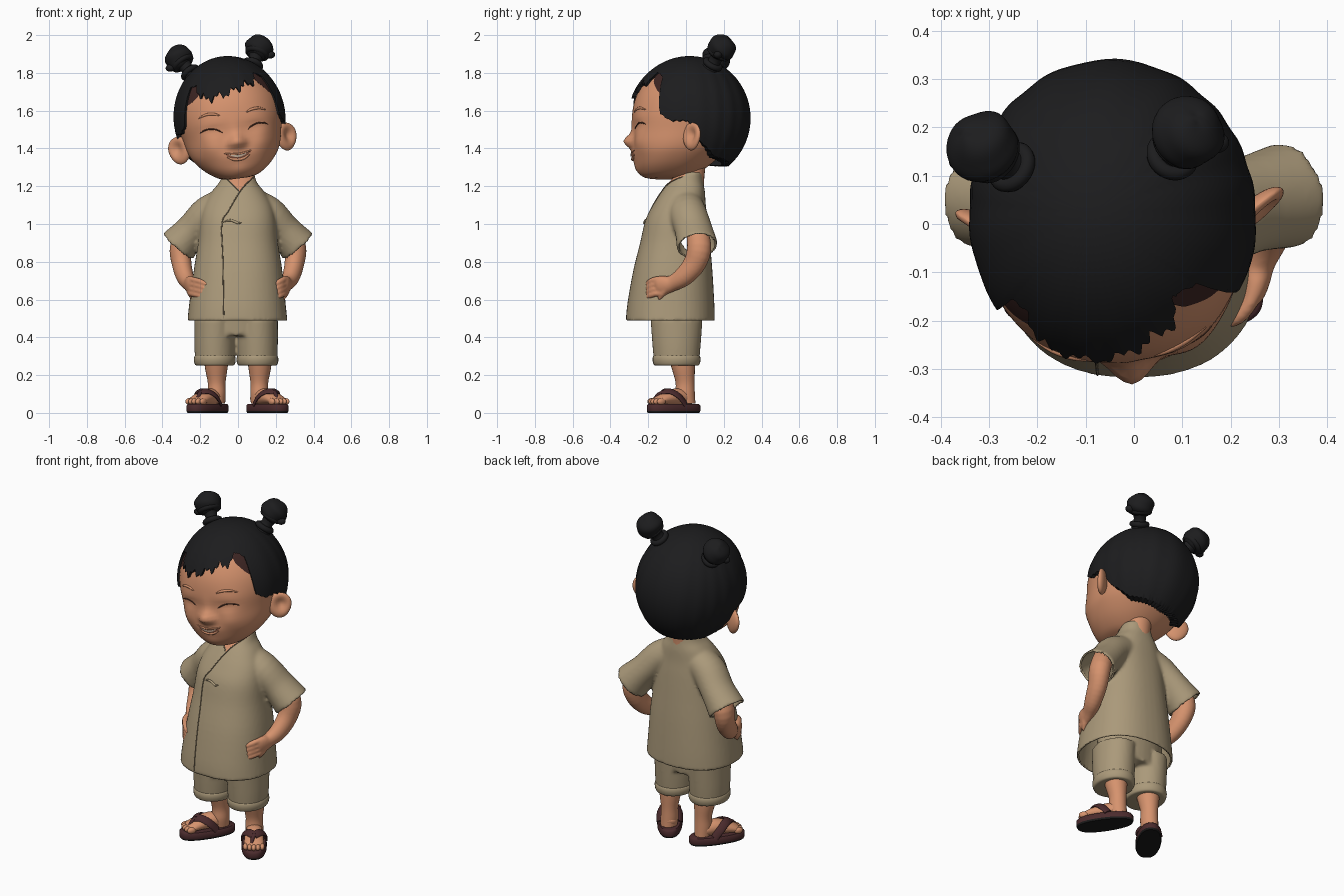
import bpy, bmesh, math
from mathutils import Vector, Matrix
from mathutils.bvhtree import BVHTree

if "Cube" in bpy.data.objects:
    bpy.data.objects.remove(bpy.data.objects["Cube"])


def material(name, *rgb):
    m = bpy.data.materials.new(name)
    m.use_nodes = True
    m.diffuse_color = (*rgb, 1)
    m.node_tree.nodes["Principled BSDF"].inputs["Base Color"].default_value = (*rgb, 1)
    return m


SKIN = material("skin", .67, .29, .155)
DARK_SKIN = material("dark skin", .3, .11, .065)
CLOTH = material("tan cloth", .405, .32, .195)
SEAM = material("seam brown", .22, .17, .105)
HAIR = material("black hair", .012, .012, .013)
SCALP = material("brown scalp", .045, .018, .016)
SANDAL = material("sandal maroon", .07, .024, .026)
SOLE = material("sole black", .01, .01, .01)
LASH = material("lash brown", .09, .035, .022)
TEETH = material("teeth", .62, .5, .38)


def add(name, verts, faces, mat, angle=50):
    mesh = bpy.data.meshes.new(name)
    mesh.from_pydata(verts, [], faces)
    bm = bmesh.new()
    bm.from_mesh(mesh)
    bmesh.ops.remove_doubles(bm, verts=bm.verts, dist=.0002)
    bmesh.ops.recalc_face_normals(bm, faces=bm.faces)
    bm.to_mesh(mesh)
    bm.free()
    mesh.materials.append(mat)
    ob = bpy.data.objects.new(name, mesh)
    bpy.context.collection.objects.link(ob)
    smooth(ob, angle)
    return ob


def smooth(ob, angle=50):
    bpy.ops.object.select_all(action='DESELECT')
    ob.select_set(True)
    bpy.context.view_layer.objects.active = ob
    bpy.ops.object.shade_smooth_by_angle(angle=math.radians(angle))


def dense(rows, n):
    """Catmull-Rom resampling of rows of numbers."""
    out = []
    for i in range(len(rows) - 1):
        p = [rows[max(i - 1, 0)], rows[i], rows[i + 1], rows[min(i + 2, len(rows) - 1)]]
        for k in range(n):
            t = k / n
            out.append([b + .5 * t * (c - a + t * (2*a - 5*b + 4*c - d + t * (3*(b - c) + d - a)))
                        for a, b, c, d in zip(*p)])
    return out + [list(rows[-1])]


def tube(name, rows, mat, sides=24, n=4, flat=False, up=(1, 0, 0), power=2.0):
    """Loft of rings (x, y, z, radius a, radius b); flat keeps rings level."""
    rows = dense(rows, n)
    pts = [Vector(r[:3]) for r in rows]
    u, verts, faces = Vector(up), [], []
    for i, (p, r) in enumerate(zip(pts, rows)):
        if flat:
            u, v = Vector((1, 0, 0)), Vector((0, 1, 0))
        else:
            t = (pts[min(i + 1, len(pts) - 1)] - pts[max(i - 1, 0)]).normalized()
            u = (u - t * u.dot(t)).normalized()
            v = t.cross(u)
        for k in range(sides):
            a = 2 * math.pi * k / sides
            c, s = math.cos(a), math.sin(a)
            c = math.copysign(abs(c) ** (2 / power), c)
            s = math.copysign(abs(s) ** (2 / power), s)
            verts.append(p + u * c * max(r[3], .001) + v * s * max(r[4], .001))
    for i in range(len(rows) - 1):
        for k in range(sides):
            a, b = i * sides + k, i * sides + (k + 1) % sides
            faces.append((a, b, b + sides, a + sides))
    faces += [tuple(range(sides)), tuple(range(len(verts) - sides, len(verts)))]
    return add(name, verts, faces, mat)


def line(name, pts, r, mat, n=4):
    radii = [r * (.4 if i in (0, len(pts) - 1) else 1) for i in range(len(pts))]
    return tube(name, [(*p, q, q) for p, q in zip(pts, radii)], mat, 8, n)


def ball(name, loc, radii, mat, rot=Matrix()):
    bpy.ops.mesh.primitive_uv_sphere_add(segments=32, ring_count=20)
    return place(name, Matrix.Translation(loc) @ rot @ Matrix.Diagonal((*radii, 1)), mat)


def ring(name, loc, axis, big, small, mat):
    bpy.ops.mesh.primitive_torus_add(major_radius=big, minor_radius=small, major_segments=32, minor_segments=10)
    return place(name, Matrix.Translation(loc) @ Vector(axis).to_track_quat('Z', 'Y').to_matrix().to_4x4(), mat)


def place(name, matrix, mat):
    ob = bpy.context.object
    ob.name = name
    ob.data.transform(matrix)
    ob.data.materials.append(mat)
    smooth(ob)
    return ob


def fuse(name, parts, voxel):
    """Blend overlapping parts into one smooth skin."""
    bpy.ops.object.select_all(action='DESELECT')
    for p in parts:
        p.select_set(True)
    bpy.context.view_layer.objects.active = parts[0]
    bpy.ops.object.join()
    ob = parts[0]
    ob.name = name
    m = ob.modifiers.new("blend", 'REMESH')
    m.mode, m.voxel_size = 'VOXEL', voxel
    s = ob.modifiers.new("relax", 'SMOOTH')
    s.factor, s.iterations = .5, 4
    for mod in ("blend", "relax"):
        bpy.ops.object.modifier_apply(modifier=mod)
    smooth(ob, 60)
    return ob


def projector(ob):
    """Returns a function putting (x, z) on the front of the object."""
    tree = BVHTree.FromPolygons([v.co.copy() for v in ob.data.vertices], [p.vertices[:] for p in ob.data.polygons])
    def on(x, z, off=.0):
        hit = tree.ray_cast(Vector((x, -1, z)), Vector((0, 1, 0)))[0]
        return Vector((x, (hit.y if hit else -.2) - off, z))
    return on


# Shirt with sleeves, open at the hem and cuffs
shirt = [tube("shirt_body", [(-.003, -.083, .485, .265, .236), (-.003, -.08, .58, .255, .23), (0, -.07, .75, .235, .21),
         (0, -.058, .9, .212, .185), (0, -.05, 1.02, .2, .165), (0, -.035, 1.1, .18, .14),
         (0, -.015, 1.17, .14, .115), (0, 0, 1.22, .1, .092), (.005, .025, 1.275, .08, .062)],
         CLOTH, 48, flat=True, power=2.3)]
for s in (1, -1):
    shirt.append(tube("sleeve", [(s*.07, 0, 1.1, .09, .09), (s*.16, .01, 1.055, .1, .092),
                 (s*.24, .04, .97, .1, .088), (s*.318, .06, .882, .11, .104)], CLOTH, 32, up=(0, 1, 0)))
shirt = fuse("shirt", shirt, .01)
shirt.data.materials.append(SKIN)
bm = bmesh.new()
bm.from_mesh(shirt.data)
opened = []
for f in bm.faces:
    c, n = f.calc_center_median(), f.normal
    f.material_index = int(c.y < 0 and c.z > 1.175 + abs(c.x - .01))
    sleeve_end = abs(c.x) * .6 - c.z * .8 > -.54 and n.x * math.copysign(.6, c.x) - n.z * .8 > .85
    if (c.z < .51 and n.z < -.8) or (c.z > .75 and abs(c.x) > .2 and sleeve_end):
        opened.append(f)
bmesh.ops.delete(bm, geom=opened, context='FACES')
bm.to_mesh(shirt.data)
bm.free()
on = projector(shirt)
cloth = shirt.modifiers.new("cloth_thickness", 'SOLIDIFY')
cloth.thickness, cloth.offset = .01, -1
for name, pts in {"front_flap_seam": [(.085, 1.25), (.02, 1.185), (-.05, 1.07), (-.085, 1.0), (-.08, .8), (-.075, .5)],
                  "inner_collar_seam": [(-.07, 1.25), (-.03, 1.21), (.005, 1.175)]}.items():
    line(name, [on(x, z, .001) for x, z in dense(pts, 8)], .003, SEAM, 1)
line("shirt_tie", [on(x, z, .002) for x, z in ((-.08, 1.01), (-.04, 1.02), (0, 1.005), (.02, 1.01))], .006, CLOTH)

# Shorts with rolled cuffs
shorts = [tube("shorts_hips", [(-.01, -.05, .41, .2, .12), (-.01, -.05, .66, .21, .14)], CLOTH, 32, flat=True)]
for s in (1, -1):
    x = s * .113 - .01
    shorts.append(tube("shorts_leg", [(x, -.05, .27, .104, .12), (x, -.05, .36, .108, .128),
                  (x, -.05, .5, .108, .138)], CLOTH, 32, flat=True))
    tube("shorts_cuff", [(x, -.05, .25, .088, .105), (x, -.05, .255, .104, .12), (x, -.05, .28, .111, .127),
         (x, -.05, .302, .106, .123), (x, -.05, .308, .09, .11)], CLOTH, 32, flat=True)
fuse("shorts", shorts, .01)

# Neck, arms and hands; the right fingers reach further round the hip
tube("neck", [(0, .03, 1.12, .07, .07), (0, .03, 1.22, .07, .065), (-.01, .03, 1.36, .08, .08)], SKIN, flat=True)
for s, reach in ((1, 0), (-1, .035)):
    arm = [tube("arm", [(s*.25, .05, 1.0, .055, .055), (s*.302, .07, .88, .058, .064), (s*.298, .045, .79, .052, .06),
           (s*.28, -.015, .72, .046, .052), (s*.258, -.075, .685, .036, .043), (s*.25, -.12, .675, .03, .052),
           (s*.24, -.15, .67, .024, .05), (s*.232, -.17, .665, .006, .02)], SKIN)]
    for k in range(4):
        z = .71 - k * .025
        arm.append(tube("finger", [(s*.253, -.12, z, .016, .016), (s*.242, -.16, z - .004, .016, .016),
                   (s*(.218 - reach * .6), -.192 - reach * .7, z - .016, .015, .015),
                   (s*(.195 - reach), -.21 - reach, z - .03, .007, .007)], SKIN, 12))
    arm.append(tube("thumb", [(s*.262, -.1, .67, .022, .022), (s*.25, -.125, .63, .017, .017),
               (s*.24, -.145, .598, .006, .006)], SKIN, 12))
    fuse("left_arm" if s > 0 else "right_arm", arm, .006)

# Legs, feet and sandals
for s in (1, -1):
    side = "left_" if s > 0 else "right_"
    tube(side + "leg", [(s*.115, -.03, .34, .07, .075), (s*.115, -.015, .24, .06, .062), (s*.113, -.005, .16, .047, .05),
         (s*.113, -.005, .1, .048, .052), (s*.113, 0, .05, .045, .05)], SKIN, flat=True)
    foot = [tube(side + "foot", [(0, .12, .07, .015, .015), (0, .1, .075, .04, .034), (0, .02, .085, .048, .045),
                 (0, -.06, .075, .054, .034), (0, -.11, .062, .053, .022), (0, -.125, .06, .03, .012)], SKIN)]
    for k in range(5):
        foot.append(ball(side + "toe", ((k - 2) * .023, -.12 + .005 * (k - 2) ** 2 / 2, .06),
                         (.014, .026, .018), SKIN))
    sole = tube(side + "sandal_sole", [(0, 0, .004, .064, .155), (0, 0, .014, .069, .16), (0, 0, .042, .069, .16),
                (0, 0, .05, .063, .153)], SANDAL, 48, flat=True, power=2.5, n=1)
    sole.data.materials.append(SOLE)
    for f in sole.data.polygons:
        if f.center.z < .012:
            f.material_index = 1
    for v in sole.data.vertices:
        v.co.x *= 1 - .6 * max(v.co.y, 0)
        v.co.z -= .004
    foot.append(sole)
    for k in (1, -1):
        foot.append(tube(side + "strap", [(k*.06, .035, .045, .008, .022), (k*.056, -.005, .09, .008, .023),
                    (k*.029, -.045, .115, .008, .023), (0, -.075, .108, .01, .022)], SANDAL, 16, up=(k, 0, 1)))
    foot.append(tube(side + "toe_post", [(0, -.07, .11, .013, .01), (s*-.01, -.1, .09, .01, .01),
                (s*-.01, -.125, .045, .008, .008)], SANDAL, 12))
    spin = Matrix.Translation((s*.157 - .003, -.065, 0)) @ Matrix.Rotation(s * math.radians(34), 4, 'Z')
    for ob in foot:
        ob.data.transform(spin)

# Head, built upright around its own centre and tilted at the end
before = set(bpy.data.objects)
profile = [(-.312, -.19, -.02, .05), (-.3, -.23, .03, .105), (-.258, -.262, .10, .168), (-.2, -.278, .17, .22),
           (-.15, -.28, .22, .245), (-.08, -.278, .27, .262), (0, -.285, .305, .278)]
rows = [(0, (f + b) / 2, z, w, (b - f) / 2) for z, f, b, w in profile]
for z in (.07, .13, .19, .24, .28, .31):
    k = math.sqrt(1 - ((z - .01) / .315) ** 2)
    rows.append((0, .02, z, .283 * k, .305 * k))
head = tube("head", rows, SKIN, 112, flat=True, power=2.15)
bumps = [(0, -.115, .034, .036, .05), (0, -.19, .08, .04, .008), (0, -.27, .05, .03, .008), (0, -.05, .025, .05, .006)]
for s in (1, -1):
    bumps += [(s*.036, -.125, .022, .02, .018), (s*.14, -.14, .06, .05, .012), (s*.12, -.045, .055, .025, -.012),
              (s*.15, -.07, .08, .09, .016)]
for v in head.data.vertices:
    if v.co.y < -.05:
        v.co.y -= sum(h * math.exp(-((v.co.x - x) / a) ** 2 - ((v.co.z - z) / b) ** 2) for x, z, a, b, h in bumps)
on = projector(head)


def patch(name, half, top, bottom, off, mat, n=16):
    """Smile-shaped plate between two parabolas (height, lift)."""
    mid = [(a + b) / 2 for a, b in zip(top, bottom)]
    verts = []
    for i in range(n + 1):
        t = 2 * i / n - 1
        verts += [on(half * t, z + t * t * lift, off) for z, lift in (top, mid, bottom)]
    faces = [(3*i + j, 3*i + j + 1, 3*i + j + 4, 3*i + j + 3) for i in range(n) for j in (0, 1)]
    return add(name, verts, faces, mat)


patch("mouth", .075, (-.186, .012), (-.207, .033), .003, DARK_SKIN)
patch("teeth_row", .05, (-.189, .009), (-.199, .017), .006, TEETH)
line("lower_lip", [on(x, -.212 + 5.5 * x * x) for x in (-.06, -.03, 0, .03, .06)], .008, SKIN)
line("upper_lip", [on(x, -.183 + 2.3 * x * x) for x in (-.075, -.04, 0, .04, .075)], .005, SKIN)
for s in (1, -1):
    eye = [(s*(.068 + .115*t), -.06 + .08*t*(1 - t) + .012*t) for t in (0, .17, .33, .5, .67, .83, 1)]
    line("closed_eye", [on(x, z) for x, z in eye], .0038, LASH)
    line("eyebrow", [on(s*x, z, -.001) for x, z in ((.07, .03), (.10, .042), (.14, .044), (.18, .03))], .007, SKIN)
    # Ears, swept backwards with a hollow on the outer side
    ear = ball("ear", (0, 0, 0), (.068, .026, .074), SKIN)
    for v in ear.data.vertices:
        if v.co.y < 0:
            v.co.y += .03 * math.exp(-((v.co.x - .01) / .032) ** 2 - ((v.co.z - .008) / .038) ** 2)
        v.co.x *= 1 + 2 * v.co.z
    ear.data.transform(Matrix.Translation((.285, .01, -.125)) @ Matrix.Rotation(.6, 4, 'Z'))
    if s < 0:
        ear.data.transform(Matrix.Diagonal((-1, 1, 1, 1)))
        ear.data.flip_normals()


# Hair caps follow a hairline given as polar angle by azimuth from the front
def hairline(a, table):
    for (a0, p0), (a1, p1) in zip(table, table[1:]):
        if a0 <= abs(a) <= a1:
            sweep = 5 * math.sin(math.radians(a * 180 / 56)) if abs(a) < 56 else 0
            return p0 + (p1 - p0) * (abs(a) - a0) / (a1 - a0) - sweep


def cap(name, radii, table, jag, ridge, mat, cols=300, steps=22):
    verts, faces = [], []
    for i in range(cols):
        a = 360 * i / cols - 180
        lim = hairline(a, table)
        saw, fine = [abs((a / w + .3) % 1 - .5) * 2 for w in (17, 6.5)]
        lim += (saw * 7 + fine * 5 - 6 if abs(a) < 42 else fine * 1.5) * jag
        ra = math.radians(a)
        for j in range(steps + 2):
            ph = math.radians(lim * min(j, steps) / steps)
            k = .8 if j > steps else 1 + ridge * math.sin(ph) ** 2 * math.sin(17 * ra + 2 * math.sin(3 * ra))
            k += .03 * jag * max(math.cos(ra), 0) * math.sin(ph) ** 4 * (j <= steps)
            verts.append((radii[0] * k * math.sin(ph) * math.sin(ra), .02 - radii[1] * k * math.sin(ph) * math.cos(ra),
                          .01 + radii[2] * (1 if j > steps else min(k, 1)) * math.cos(ph)))
    m = steps + 2
    for i in range(cols):
        for j in range(m - 1):
            a, b = i * m + j, (i + 1) % cols * m + j
            faces.append((a, a + 1, b + 1, b))
    return add(name, verts, faces, mat)


cap("hair", (.296, .321, .33), [(0, 66), (34, 63), (43, 50), (53, 54), (57, 91), (68, 98), (84, 98), (98, 118),
    (120, 133), (180, 139)], 1, .005, HAIR)
cap("scalp", (.2895, .312, .322), [(0, 45), (34, 50), (40, 62), (50, 70), (60, 75), (70, 60), (180, 60)], 0, 0, SCALP)

# Hair buns on short stems
for s in (1, -1):
    base, top = Vector((s*.163, .125, .268)), Vector((s*.215, .175, .36))
    axis = top - base
    ring("bun_base", base + axis * .1, axis, .04, .016, HAIR)
    tube("bun_stem", [(*(base + axis * t), r, r) for t, r in ((-.1, .045), (.3, .033), (.6, .04), (.8, .045))], HAIR)
    bun = ball("bun", (0, 0, 0), (.075, .075, .066), HAIR)
    for v in bun.data.vertices:
        v.co *= 1 + .035 * math.sin(90 * v.co.z + 2 * math.atan2(v.co.y, v.co.x))
    bun.data.transform(Matrix.Translation(top) @ axis.to_track_quat('Z', 'Y').to_matrix().to_4x4())
    ring("bun_band", top - axis * .3, axis, .05, .016, HAIR)
    ball("bun_tuft", top + Vector((s*.052, -.025, -.045)), (.026, .022, .02), HAIR)

tilt = Matrix.Translation((-.042, 0, 1.55)) @ Matrix.Rotation(-.13, 4, 'Y') @ Matrix.Rotation(.07, 4, 'Z')
for ob in set(bpy.data.objects) - before:
    ob.data.transform(tilt)
